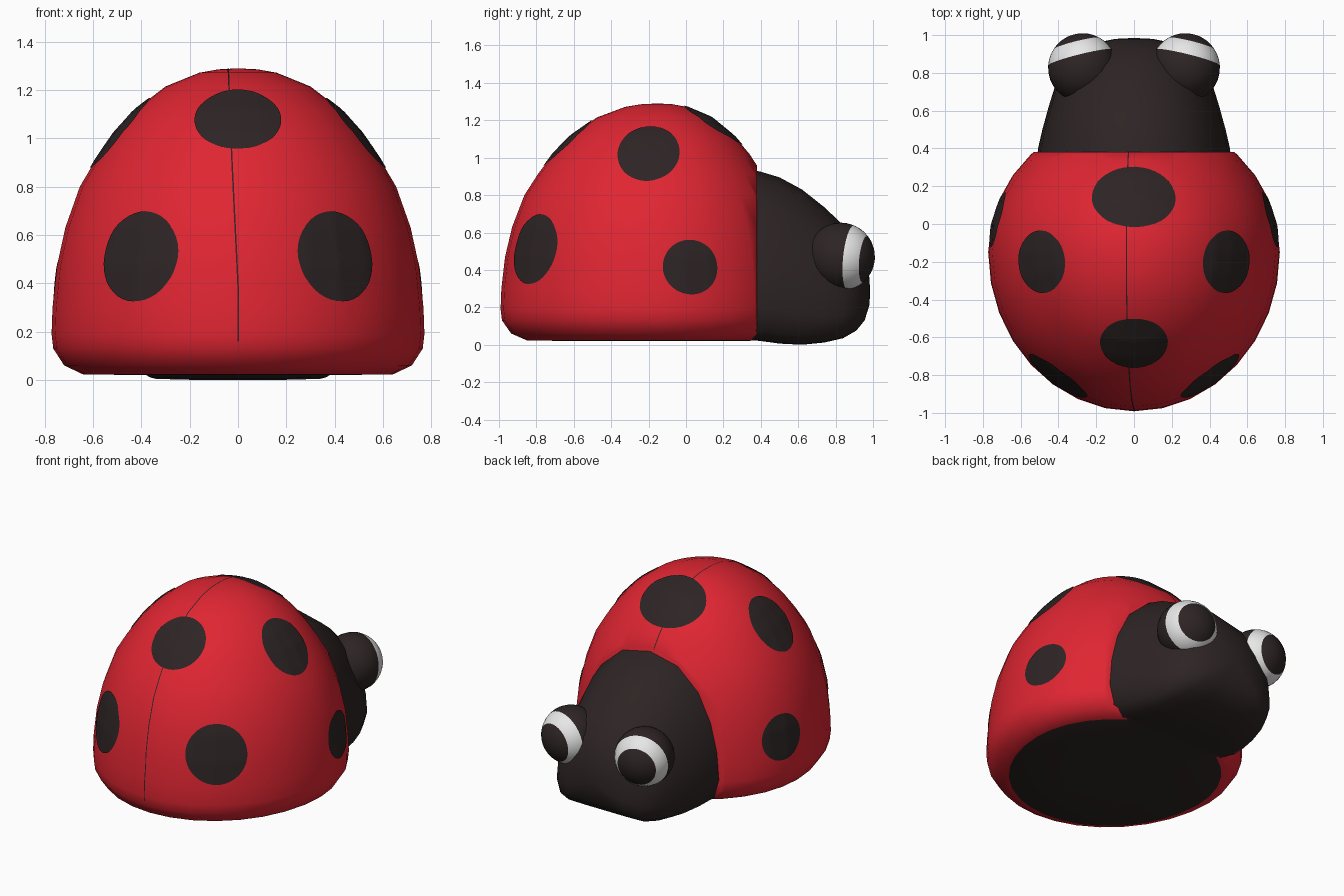
import bpy, bmesh, math
from mathutils import Vector, Matrix
from mathutils.bvhtree import BVHTree

if "Cube" in bpy.data.objects:
    bpy.data.objects.remove(bpy.data.objects["Cube"])


def material(name, rgb):
    m = bpy.data.materials.new(name)
    m.diffuse_color = (*rgb, 1)
    m.use_nodes = True
    m.node_tree.nodes["Principled BSDF"].inputs["Base Color"].default_value = m.diffuse_color
    return m


RED = material("red", (0.745, 0.019, 0.032))
DARK = material("dark brown", (0.027, 0.018, 0.018))
WHITE = material("white", (0.8, 0.8, 0.8))


def finish(name, bm, mats, recalc=True):
    if recalc:
        bmesh.ops.recalc_face_normals(bm, faces=bm.faces[:])
    for f in bm.faces:
        f.smooth = True
    me = bpy.data.meshes.new(name)
    bm.to_mesh(me)
    for m in mats:
        me.materials.append(m)
    ob = bpy.data.objects.new(name, me)
    bpy.context.collection.objects.link(ob)
    return ob


def bridge(bm, rings, closed=True):
    # quads between successive rings; a one-vertex ring is a pole
    for i, (a, b) in enumerate(zip(rings, rings[1:])):
        n = max(len(a), len(b))
        for j in range(n if closed else n - 1):
            k = (j + 1) % n
            vs = []
            for v in (a[j % len(a)], a[k % len(a)], b[k % len(b)], b[j % len(b)]):
                if v not in vs:
                    vs.append(v)
            bm.faces.new(vs).material_index = 0


def lathe(bm, profile, n):
    rings = []
    for r, z in profile:
        if r == 0:
            rings.append([bm.verts.new((0, 0, z))])
        else:
            rings.append([bm.verts.new((r * math.cos(math.tau * j / n),
                                        r * math.sin(math.tau * j / n), z)) for j in range(n)])
    bridge(bm, rings)


# Shell: egg-shaped dome, cut off where the head begins
bm = bmesh.new()
lathe(bm, [(0, .02), (.3, .02), (.64, .022), (.72, .06), (.765, .13), (.772, .19), (.768, .3),
           (.75, .47), (.715, .63), (.655, .8), (.59, .91), (.515, 1.02), (.43, 1.115),
           (.30, 1.215), (.16, 1.272), (.08, 1.286), (0, 1.29)], 32)
for v in bm.verts:
    v.co.y = -0.15 + v.co.y * (1.09 if v.co.y < 0 else 0.95)
res = bmesh.ops.bisect_plane(bm, geom=bm.verts[:] + bm.edges[:] + bm.faces[:],
                             plane_co=(0, .38, 0), plane_no=(0, 1, 0), clear_outer=True)
bmesh.ops.holes_fill(bm, edges=[e for e in res["geom_cut"] if isinstance(e, bmesh.types.BMEdge)])
bmesh.ops.recalc_face_normals(bm, faces=bm.faces[:])
for f in bm.faces:
    f.material_index = 1 if f.calc_center_median().z < .03 else 0  # belly
tree = BVHTree.FromBMesh(bm)
shell = finish("shell", bm, [RED, DARK])
shell.data.set_sharp_from_angle(angle=math.radians(50))


# Spots: thin discs moulded onto the shell
def spot(name, centre, ru, rv, n=40, rows=7):
    c, nor, _, _ = tree.find_nearest(Vector(centre))
    out = (c - Vector((0, -.15, .35))).normalized()
    nor = (nor + out * .2).normalized()
    u = Vector((0, 0, 1)).cross(nor).normalized()
    v = nor.cross(u)
    bm = bmesh.new()

    def put(p):
        q, m, _, _ = tree.ray_cast(p + nor, -nor)
        return bm.verts.new(q + m * .005)
    rings = [[put(c)]]
    for i in range(1, rows + 1):
        s = i / rows
        rings.append([put(c + u * ru * s * math.cos(math.tau * j / n)
                          + v * rv * s * math.sin(math.tau * j / n)) for j in range(n)])
    bridge(bm, rings)
    bmesh.ops.recalc_face_normals(bm, faces=bm.faces[:])
    if sum((f.normal.dot(nor) for f in bm.faces)) < 0:
        bmesh.ops.reverse_faces(bm, faces=bm.faces[:])
    finish(name, bm, [DARK], False)


spot("rear_spot", (0, -.62, 1.07), .178, .178)
spot("front_spot", (0, .155, 1.19), .22, .19)
for side, s in (("left", -1), ("right", 1)):
    spot(side + "_upper_spot", (.485 * s, -.2, 1.02), .165, .19)
    spot(side + "_rear_spot", (.39 * s, -.79, .505), .187, .19)
    spot(side + "_low_spot", (.73 * s, .025, .415), .15, .147)

# Seam between the wing cases
bm = bmesh.new()
rows = []
for i in range(90):
    a = math.radians(46 + i * 150 / 89)
    d = Vector((0, math.cos(a), math.sin(a)))
    o = Vector((-.04 * max(0, d.z), -.15, .4))
    q, m, _, _ = tree.ray_cast(o + d * 3, -d)
    q += m * .002
    rows.append([bm.verts.new(q + Vector((x, 0, 0))) for x in (-.003, .003)])
bridge(bm, rows, closed=False)
bm.normal_update()
if sum(f.normal.z for f in bm.faces) < 0:
    bmesh.ops.reverse_faces(bm, faces=bm.faces[:])
finish("shell_seam", bm, [DARK], False)

# Head: domed section lofted forward to a blunt nose
half = [(0, 0), (.4, 0), (.75, .005), (.93, .06), (1, .2), (.97, .4), (.88, .6),
        (.7, .8), (.4, .95), (0, 1)]
section = half + [(-x, z) for x, z in half[-2:0:-1]]
bm = bmesh.new()
rings = []
for y, w, zb, zt in [(.28, .52, .03, .95), (.40, .508, .02, .925), (.50, .485, .006, .895),
                     (.62, .452, 0, .83), (.74, .415, .012, .735), (.84, .37, .035, .64),
                     (.91, .31, .075, .55), (.955, .22, .13, .46), (.98, .1, .21, .36)]:
    rings.append([bm.verts.new((x * w, y, zb + z * (zt - zb))) for x, z in section])
rings = [[bm.verts.new((0, .28, .4))]] + rings + [[bm.verts.new((0, .985, .28))]]
bridge(bm, rings)
head = finish("head", bm, [DARK])
head.data.set_sharp_from_angle(angle=math.radians(60))

# Eyes: ball with pupil, white and lid zones measured from the gaze axis
R, PUPIL, LID = .183, 43, 72
angles = [0, 12, 23, 33, PUPIL, 53, 63, LID] + [LID + 12 * i for i in range(1, 9)] + [180]
for side, s in (("left", -1), ("right", 1)):
    bm = bmesh.new()
    lathe(bm, [(0 if a in (0, 180) else R * math.sin(math.radians(a)),
                R * math.cos(math.radians(a))) for a in angles], 32)
    for f in bm.faces:
        a = math.degrees(f.calc_center_median().angle(Vector((0, 0, 1))))
        f.material_index = 1 if PUPIL < a < LID else 0
    gaze = Vector((.25 * s, 1, -.1))
    bm.transform(Matrix.Translation((.272 * s, .827, .47))
                 @ gaze.to_track_quat('Z', 'Y').to_matrix().to_4x4())
    finish(side + "_eye", bm, [DARK, WHITE])
